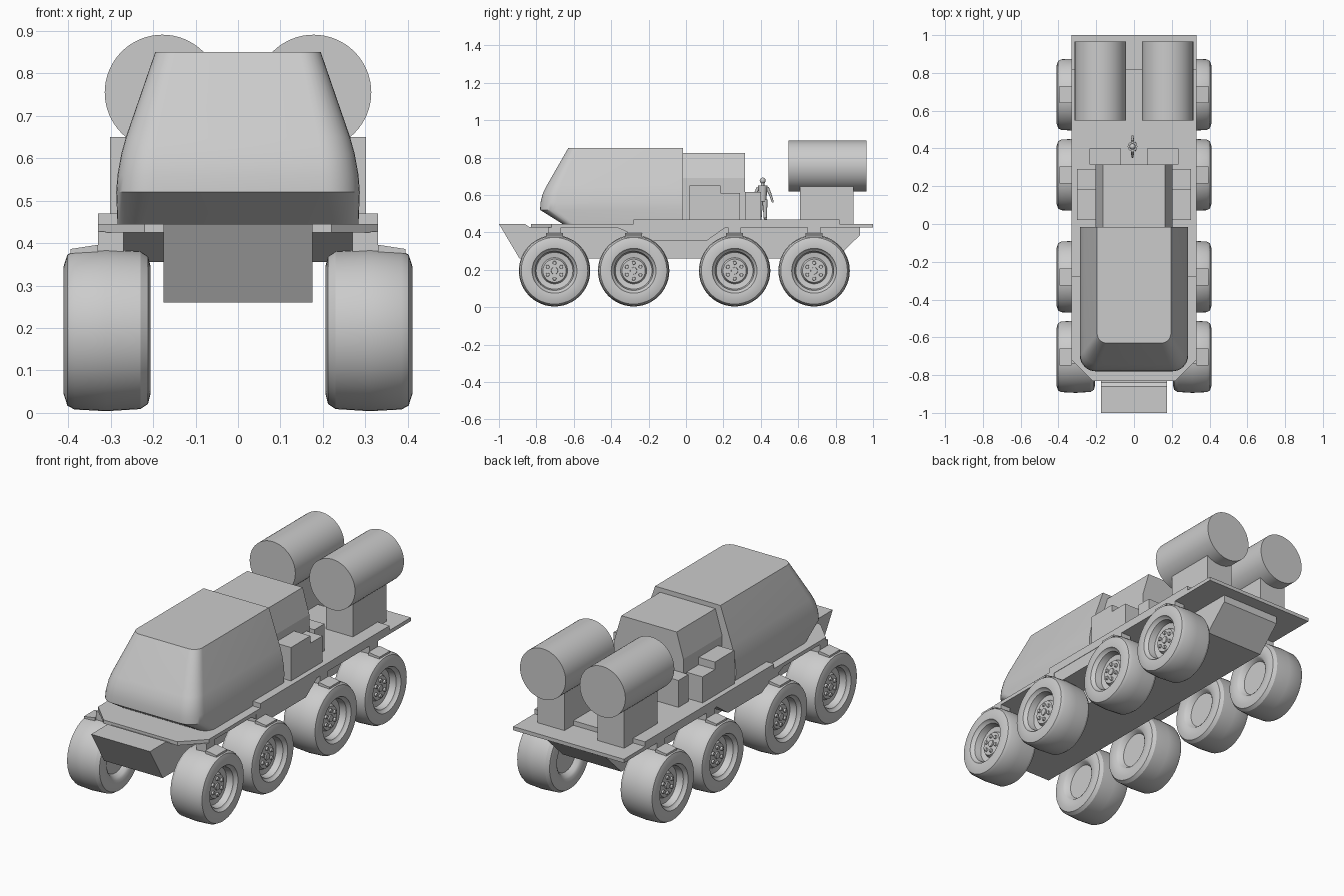
import bpy, bmesh, math
from mathutils import Vector, Matrix

cube = bpy.data.objects.get("Cube")
if cube:
    bpy.data.objects.remove(cube, do_unlink=True)

grey = bpy.data.materials.new("light grey")
grey.use_nodes = True
grey.diffuse_color = (0.6, 0.6, 0.6, 1)
grey.node_tree.nodes["Principled BSDF"].inputs["Base Color"].default_value = (0.6, 0.6, 0.6, 1)


def finish(name, bm, smooth=False):
    bmesh.ops.remove_doubles(bm, verts=bm.verts, dist=1e-5)
    bmesh.ops.recalc_face_normals(bm, faces=bm.faces)
    mesh = bpy.data.meshes.new(name)
    bm.to_mesh(mesh)
    bm.free()
    mesh.materials.append(grey)
    ob = bpy.data.objects.new(name, mesh)
    bpy.context.collection.objects.link(ob)
    if smooth:
        bpy.ops.object.select_all(action="DESELECT")
        ob.select_set(True)
        bpy.context.view_layer.objects.active = ob
        bpy.ops.object.shade_smooth_by_angle(angle=math.radians(30))
    return ob


def loft(name, rings, smooth=False):
    """Skin a list of closed rings and cap both ends."""
    bm = bmesh.new()
    rows = [[bm.verts.new(p) for p in ring] for ring in rings]
    n = len(rows[0])
    for a, b in zip(rows, rows[1:]):
        for i in range(n):
            j = (i + 1) % n
            bm.faces.new((a[i], a[j], b[j], b[i]))
    bm.faces.new(rows[0])
    bm.faces.new(rows[-1])
    return finish(name, bm, smooth)


def prism(name, pts, axis, lo, hi):
    """Extrude a flat outline along one axis."""
    def place(p, h):
        c = list(p)
        c.insert("xyz".index(axis), h)
        return c
    return loft(name, [[place(p, h) for p in pts] for h in (lo, hi)])


def box(name, x, y, z):
    return prism(name, [(x[0], y[0]), (x[1], y[0]), (x[1], y[1]), (x[0], y[1])], "z", *z)


def add_rod(bm, a, b, r1, r2, sides=12):
    a, b = Vector(a), Vector(b)
    turn = (b - a).to_track_quat("Z", "Y").to_matrix().to_4x4()
    bmesh.ops.create_cone(bm, cap_ends=True, segments=sides, radius1=r1, radius2=r2,
                          depth=(b - a).length,
                          matrix=Matrix.Translation((a + b) / 2) @ turn)


def rod(name, a, b, r, sides=12):
    bm = bmesh.new()
    add_rod(bm, a, b, r, r, sides)
    return finish(name, bm, True)


# Hull with raked nose and tail
prism("hull", [(-1, .445), (-.89, .26), (.80, .26), (.93, .385), (.93, .43), (-.84, .43), (-.86, .445)],
      "x", -.175, .175)

# Decks and the dipped side skirts
prism("lower_deck", [(-.22, -.83), (.22, -.83), (.33, -.72), (.33, 1), (-.33, 1), (-.33, -.72)],
      "z", .425, .445)
box("upper_deck", (-.33, .33), (-.28, .82), (.445, .47))
prism("side_skirt", [(-.37, .426), (-.20, .355), (.11, .355), (.21, .426)], "x", -.328, .328)


# Front cab, lofted from sections with rounded front corners
def cab_ring(z, half, front, r, back=-.015):
    ring = [(-half, back, z)]
    for side in (-1, 1):
        for i in range(9):
            t = math.radians(90 * (i if side < 0 else 8 - i) / 8)
            ring.append((side * (half - r + r * math.cos(t)), front + r - r * math.sin(t), z))
    return ring + [(half, back, z)]


loft("front_cab", [cab_ring(*s) for s in (
    (.445, .284, -.66, .06), (.52, .287, -.78, .085), (.56, .284, -.778, .085),
    (.61, .275, -.765, .08), (.65, .264, -.745, .075), (.85, .195, -.63, .05))], True)

# Rear cab
prism("rear_cab", [(-.205, .445), (.205, .445), (.205, .69), (.165, .825), (-.165, .825), (-.205, .69)],
      "y", -.015, .315)


# Wheel profile as (x, radius) pairs, from inner hub to outer hub
tyre = [(.24, 0), (.24, .09), (.218, .103), (.21, .115), (.206, .15), (.212, .174), (.23, .186),
        (.31, .191), (.385, .187), (.402, .178), (.411, .15), (.408, .12), (.395, .113), (.39, .105),
        (.355, .098), (.35, .07), (.366, .062), (.368, 0)]
AXLE = .195


def wheel(name, side, y):
    bm = bmesh.new()
    verts = [bm.verts.new((side * x, y, AXLE + r)) for x, r in tyre]
    edges = [bm.edges.new(pair) for pair in zip(verts, verts[1:])]
    bmesh.ops.spin(bm, geom=verts + edges, cent=(0, y, AXLE), axis=(1, 0, 0),
                   angle=math.tau, steps=48)
    # Wheel bolts and centre cap
    for k in range(6):
        a = math.tau * k / 6 + math.pi / 6
        py, pz = y + .042 * math.cos(a), AXLE + .042 * math.sin(a)
        add_rod(bm, (side * .36, py, pz), (side * .376, py, pz), .011, .009)
    add_rod(bm, (side * .36, y, AXLE), (side * .374, y, AXLE), .02, .018)
    finish(name, bm, True)


for side, label in ((1, "left"), (-1, "right")):
    def span(a, b):
        return sorted((side * a, side * b))

    for n, y in enumerate((-.703, -.28, .26, .685), 1):
        wheel(f"{label}_wheel_{n}", side, y)
        # Bracket from the deck over the tyre
        box(f"{label}_bracket_{n}", span(.27, .33), (y - .035, y + .035), (.375, .427))
        prism(f"{label}_bracket_tip_{n}", [(side * .33, .396), (side * .395, .386),
              (side * .395, .376), (side * .33, .376)], "y", y - .045, y + .045)

    # Equipment boxes beside and behind the rear cab
    box(f"{label}_tall_box", span(.2, .302), (.02, .185), (.47, .65))
    box(f"{label}_short_box", span(.2, .302), (.185, .29), (.47, .61))
    box(f"{label}_rear_box", span(.07, .235), (.315, .4), (.47, .615))

    # Tank on its pedestal
    box(f"{label}_tank_stand", span(.098, .258), (.61, .895), (.445, .66))
    rod(f"{label}_tank", (side * .178, .548, .755), (side * .178, .965, .755), .136, 64)

# Small standing figure
bm = bmesh.new()
X, Y = -.008, .41
for s in (-1, 1):
    add_rod(bm, (X, Y + s * .014, .47), (X, Y + s * .012, .575), .008, .014)
    add_rod(bm, (X, Y + s * .024, .64), (X, Y + s * .042, .60), .009, .007)
    add_rod(bm, (X, Y + s * .042, .60), (X, Y + s * .055, .56), .007, .005)
    add_rod(bm, (X - .008, Y + s * .014, .474), (X + .02, Y + s * .018, .474), .007, .005)
add_rod(bm, (X, Y, .565), (X, Y, .65), .019, .026)
add_rod(bm, (X, Y, .645), (X, Y, .665), .009, .009)
bmesh.ops.create_uvsphere(bm, u_segments=12, v_segments=8, radius=.016,
                          matrix=Matrix.Translation((X, Y, .677)))
finish("standing_figure", bm, True)
